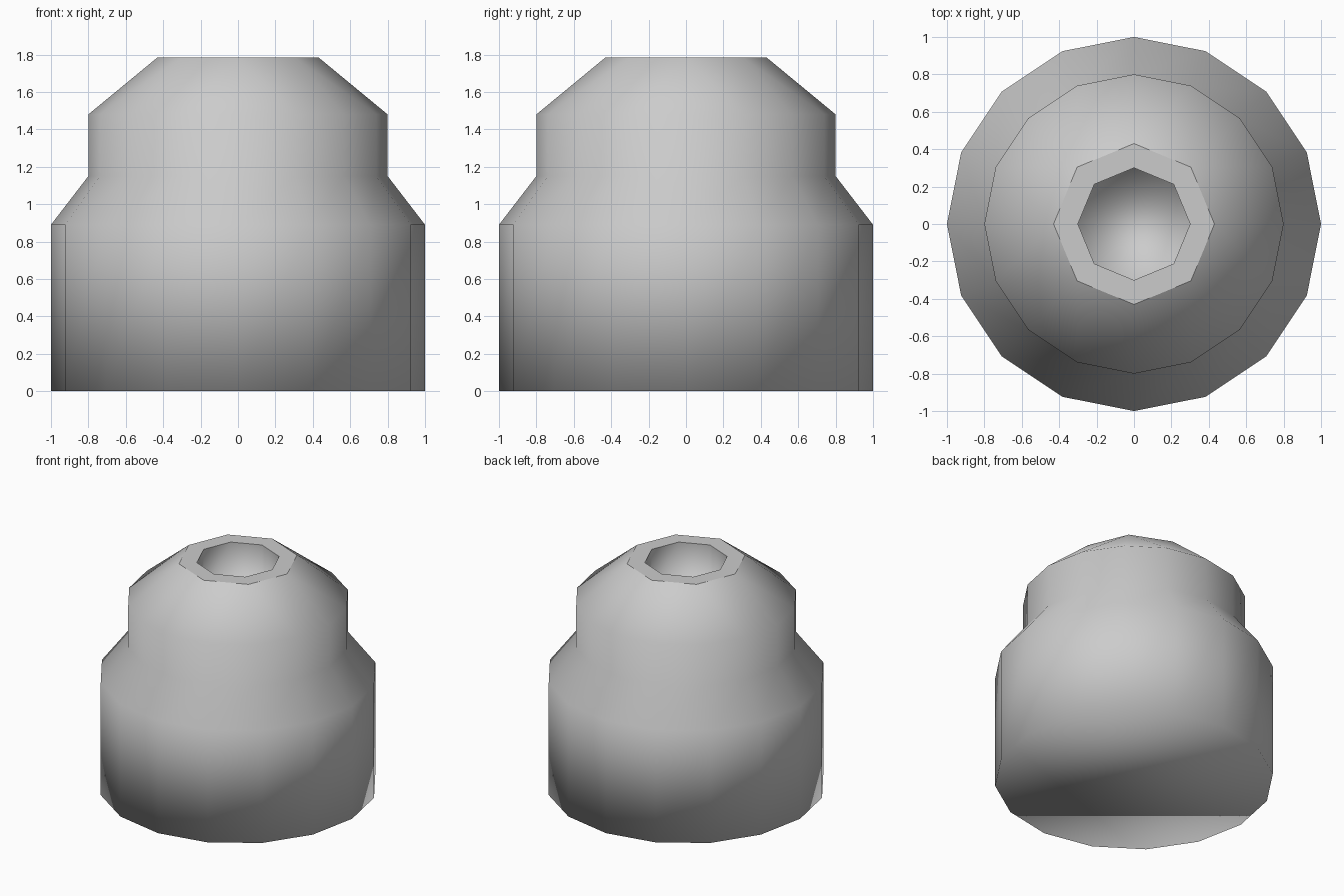
import bpy, bmesh, math

if "Cube" in bpy.data.objects:
    bpy.data.objects.remove(bpy.data.objects["Cube"])

bm = bmesh.new()


def ring(radius, z, sides):
    return [bm.verts.new((radius * math.cos(2 * math.pi * i / sides),
                          radius * math.sin(2 * math.pi * i / sides), z))
            for i in range(sides)]


def bridge(low, high):
    n = len(low)
    return [bm.faces.new((low[i], low[(i + 1) % n], high[(i + 1) % n], high[i]))
            for i in range(n)]


# Sixteen-sided body: wide base, sloping shoulder, narrower collar
outer = [ring(r, z, 16) for r, z in ((1, 0), (1, 0.89), (0.8, 1.15), (0.8, 1.48))]
for low, high in zip(outer, outer[1:]):
    bridge(low, high)
bm.faces.new(outer[0][::-1])

# Upper cone narrows from sixteen sides to eight
collar = outer[-1]
lip = ring(0.43, 1.785, 8)
for i in range(8):
    a, b, c = collar[2 * i], collar[2 * i + 1], collar[(2 * i + 2) % 16]
    p, q = lip[i], lip[(i + 1) % 8]
    bm.faces.new((a, b, p))
    bm.faces.new((b, q, p))
    bm.faces.new((b, c, q))

# Flat lip and recessed eight-sided socket
rim = ring(0.3, 1.785, 8)
floor = ring(0.3, 1.48, 8)
lip_faces = bridge(lip, rim)
bridge(rim, floor)
bm.faces.new(floor)

# Smooth everywhere except the flat lip
for f in bm.faces:
    f.smooth = True
for f in lip_faces:
    f.smooth = False
    for e in f.edges:
        if any(g not in lip_faces for g in e.link_faces):
            e.smooth = False

mesh = bpy.data.meshes.new("stepped_body")
bm.to_mesh(mesh)
bm.free()
body = bpy.data.objects.new("stepped_body", mesh)
bpy.context.collection.objects.link(body)
